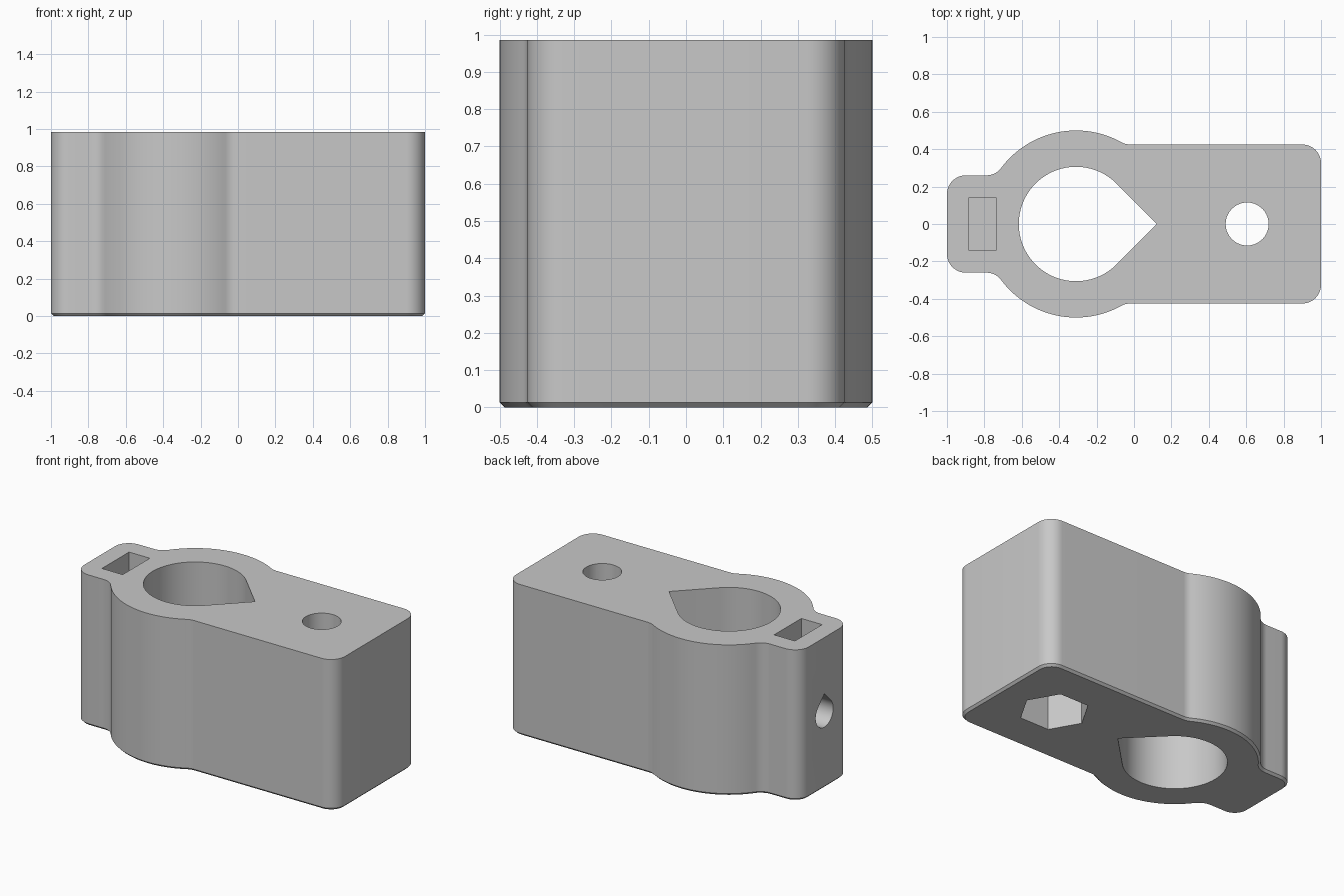
import bpy, bmesh, math
from math import radians, cos, sin, sqrt
from mathutils import Matrix, Vector

cube = bpy.data.objects.get("Cube")
if cube:
    bpy.data.objects.remove(cube, do_unlink=True)

HEIGHT, CHAMFER = 0.985, 0.014
RING_X, RING_R = -0.31, 0.5      # round body around the rod
TAB_H, BLOCK_H = 0.26, 0.425     # half widths of the tab and the block
ROUND = 0.1                      # radius of corners and fillets

grey = bpy.data.materials.new("plain grey")
grey.use_nodes = True
grey.diffuse_color = (0.58, 0.58, 0.58, 1)
grey.node_tree.nodes["Principled BSDF"].inputs["Base Color"].default_value = grey.diffuse_color


def arc(cx, cy, r, a, b, n):
    return [(cx + r * cos(a + (b - a) * i / n), cy + r * sin(a + (b - a) * i / n))
            for i in range(n + 1)]


def outline(d):
    """Body outline, counterclockwise, moved inward by d."""
    def fillet(half):
        dy = half + ROUND
        dx = sqrt((RING_R + ROUND) ** 2 - dy ** 2)
        return dx, dy, math.atan2(dy, dx)
    bx, by, ba = fillet(BLOCK_H)
    tx, ty, ta = fillet(TAB_H)
    r, f, q = ROUND - d, ROUND + d, math.pi / 2
    upper = arc(1 - ROUND, BLOCK_H - ROUND, r, 0, q, 12)
    upper += arc(RING_X + bx, by, f, -q, ba - math.pi, 8)
    upper += arc(RING_X, 0, RING_R - d, ba, math.pi - ta, 40)[1:-1]
    upper += arc(RING_X - tx, ty, f, -ta, -q, 12)
    upper += arc(-1 + ROUND, TAB_H - ROUND, r, q, 2 * q, 12)
    return upper + [(x, -y) for x, y in reversed(upper)]


def teardrop(r):
    """Circle whose +x side runs out to a right-angled point."""
    return arc(0, 0, r, radians(45), radians(315), 54) + [(r * sqrt(2), 0)]


def loft(name, layers, matrix=Matrix()):
    """Solid through matching outlines, given as (points, z)."""
    bm = bmesh.new()
    rings = [[bm.verts.new((x, y, z)) for x, y in pts] for pts, z in layers]
    for low, high in zip(rings, rings[1:]):
        for i in range(len(low)):
            j = (i + 1) % len(low)
            bm.faces.new((low[i], low[j], high[j], high[i]))
    bm.faces.new(reversed(rings[0]))
    bm.faces.new(rings[-1])
    bm.transform(matrix)
    bmesh.ops.recalc_face_normals(bm, faces=bm.faces)
    mesh = bpy.data.meshes.new(name)
    bm.to_mesh(mesh)
    bm.free()
    obj = bpy.data.objects.new(name, mesh)
    bpy.context.collection.objects.link(obj)
    mesh.materials.append(grey)
    return obj


def cutter(name, pts, low, high, matrix):
    return loft(name, [(pts, low), (pts, high)], matrix)


# Body with chamfered bottom edge
body = loft("rod_holder_body", [(outline(CHAMFER), 0), (outline(0), CHAMFER), (outline(0), HEIGHT)])

# Local x becomes up and local z runs along x for the side hole
sideways = Matrix(((0, 0, 1, 0), (0, 1, 0, 0), (1, 0, 0, 0.49), (0, 0, 0, 1)))
at = lambda x: Matrix.Translation(Vector((x, 0, 0)))
turn = 2 * math.pi
cutters = [
    cutter("rod_bore", teardrop(0.306), -0.1, 1.1, at(RING_X)),
    cutter("screw_hole", arc(0, 0, 0.115, 0, turn, 40)[:-1], 0.3, 1.1, at(0.605)),
    cutter("hex_nut_pocket", arc(0, 0, 0.208, 0, turn, 6)[:-1], -0.1, 0.5, at(0.605)),
    cutter("nut_slot", [(-0.075, -0.14), (0.075, -0.14), (0.075, 0.14), (-0.075, 0.14)],
           0.34, 1.1, at(-0.81)),
    cutter("clamp_screw_hole", teardrop(0.09), -1.1, -0.45, sideways),
]

# Cut the holes, then discard the cutters
for c in cutters:
    c.hide_render = True
    mod = body.modifiers.new(c.name, 'BOOLEAN')
    mod.operation, mod.solver, mod.object = 'DIFFERENCE', 'EXACT', c
bpy.context.view_layer.update()
cut = bpy.data.meshes.new_from_object(body.evaluated_get(bpy.context.evaluated_depsgraph_get()))
body.modifiers.clear()
body.data = cut
cut.materials.clear()
cut.materials.append(grey)
for c in cutters:
    bpy.data.objects.remove(c, do_unlink=True)

# Smooth curves, sharp edges
for o in bpy.context.selected_objects:
    o.select_set(False)
body.select_set(True)
bpy.context.view_layer.objects.active = body
bpy.ops.object.shade_smooth_by_angle(angle=radians(30))
